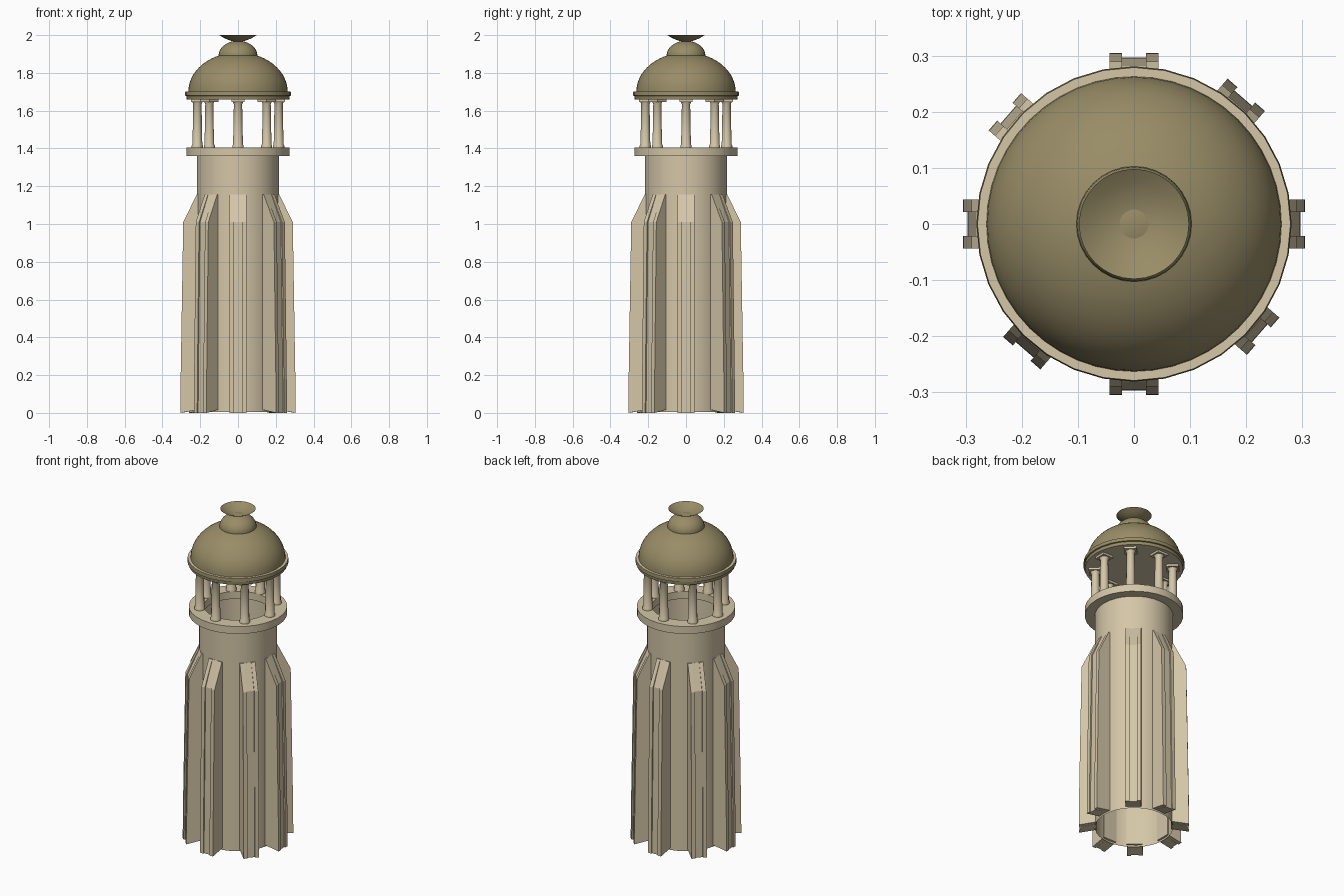
import bpy, bmesh, math
from mathutils import Matrix

if "Cube" in bpy.data.objects:
    bpy.data.objects.remove(bpy.data.objects["Cube"])


def material(name, rgb):
    m = bpy.data.materials.new(name)
    m.diffuse_color = (*rgb, 1)
    m.use_nodes = True
    m.node_tree.nodes["Principled BSDF"].inputs["Base Color"].default_value = m.diffuse_color
    return m


STONE = material("pale stone", (0.66, 0.565, 0.39))
OLIVE = material("olive roof", (0.315, 0.265, 0.135))


def finish(name, bm, mats, angle=30, recalc=True):
    if recalc:
        bmesh.ops.recalc_face_normals(bm, faces=bm.faces)
    me = bpy.data.meshes.new(name)
    bm.to_mesh(me)
    bm.free()
    for m in mats:
        me.materials.append(m)
    ob = bpy.data.objects.new(name, me)
    bpy.context.collection.objects.link(ob)
    bpy.ops.object.select_all(action='DESELECT')
    ob.select_set(True)
    bpy.context.view_layer.objects.active = ob
    bpy.ops.object.shade_smooth_by_angle(angle=math.radians(angle))
    return ob


def lathe(bm, profile, sides=32, closed=False):
    """Spin (radius, z) points around the z axis."""
    pts = profile + profile[:1] if closed else profile
    vs = [bm.verts.new((r, 0, z)) for r, z in pts]
    es = [bm.edges.new(p) for p in zip(vs, vs[1:])]
    bmesh.ops.spin(bm, geom=vs + es, cent=(0, 0, 0), axis=(0, 0, 1),
                   angle=2 * math.pi, steps=sides, use_duplicate=False)
    bmesh.ops.remove_doubles(bm, verts=bm.verts, dist=0.0005)


def turned(name, profile, mats, sides=32, closed=False):
    bm = bmesh.new()
    lathe(bm, profile, sides, closed)
    return finish(name, bm, mats)


def slab(bm, profile, y0, y1):
    """Prism of an (x, z) outline between two y values."""
    a = [bm.verts.new((x, y0, z)) for x, z in profile]
    b = [bm.verts.new((x, y1, z)) for x, z in profile]
    n = len(a)
    bm.faces.new(a)
    bm.faces.new(b[::-1])
    for i in range(n):
        j = (i + 1) % n
        bm.faces.new((a[i], b[i], b[j], a[j]))


def arc(rx, rz, zc, t0, t1, n):
    return [(rx * math.cos(t), zc + rz * math.sin(t)) for t in
            (math.radians(t0 + (t1 - t0) * i / n) for i in range(n + 1))]


# Hollow tower and the gallery ring it carries
turned("tower_wall", [(0.217, 0.005), (0.217, 1.37)], [STONE])
turned("gallery_ring", [(0.19, 1.36), (0.273, 1.36), (0.273, 1.405), (0.19, 1.405)],
       [STONE], closed=True)

# Eight grooved buttresses, the diagonal ones turned slightly
for i in range(8):
    bm = bmesh.new()

    def outline(d):
        return [(0.205, 0.018), (0.305 - d, 0), (0.304 - d, 0.16),
                (0.290 - d, 1.01), (0.219 - d * 0.3, 1.155), (0.205, 1.155)]
    slab(bm, outline(0), 0.021, 0.044)
    slab(bm, outline(0), -0.044, -0.021)
    slab(bm, outline(0.008), -0.021, 0.021)
    ang = math.radians(45 * i + (4 if i % 2 else 0))
    bm.transform(Matrix.Rotation(ang, 4, 'Z'))
    finish(f"buttress_{i + 1}", bm, [STONE], 10)

# Eight columns with round bases and square capitals
for i in range(8):
    bm = bmesh.new()
    lathe(bm, [(0, 1.403), (0.03, 1.403), (0.03, 1.415), (0.026, 1.422),
               (0.022, 1.635), (0.03, 1.65), (0, 1.65)], 12)
    bmesh.ops.create_cube(bm, size=1, matrix=Matrix.Translation((0, 0, 1.654))
                          @ Matrix.Diagonal((0.07, 0.07, 0.014, 1)))
    bm.transform(Matrix.Rotation(math.radians(45 * i), 4, 'Z')
                 @ Matrix.Translation((0.215, 0, 0)))
    finish(f"column_{i + 1}", bm, [STONE])

# Cornice: stone plate with an olive moulded edge
cornice = turned("cornice", [(0, 1.66), (0.272, 1.66), (0.274, 1.678), (0.281, 1.68),
                             (0.279, 1.702), (0.25, 1.702), (0, 1.702)], [STONE, OLIVE])
for p in cornice.data.polygons:
    p.material_index = 1 if abs(p.normal.z) < 0.98 else 0

# Dome, knob and the open bowl on top
turned("dome", arc(0.263, 0.208, 1.70, 0, 90, 14), [OLIVE], 48)
turned("knob", arc(0.103, 0.078, 1.892, -25, 90, 10), [OLIVE])
turned("finial_bowl", [(0, 1.965), (0.025, 1.967), (0.05, 1.974),
                       (0.075, 1.985), (0.098, 2.0)], [OLIVE])
